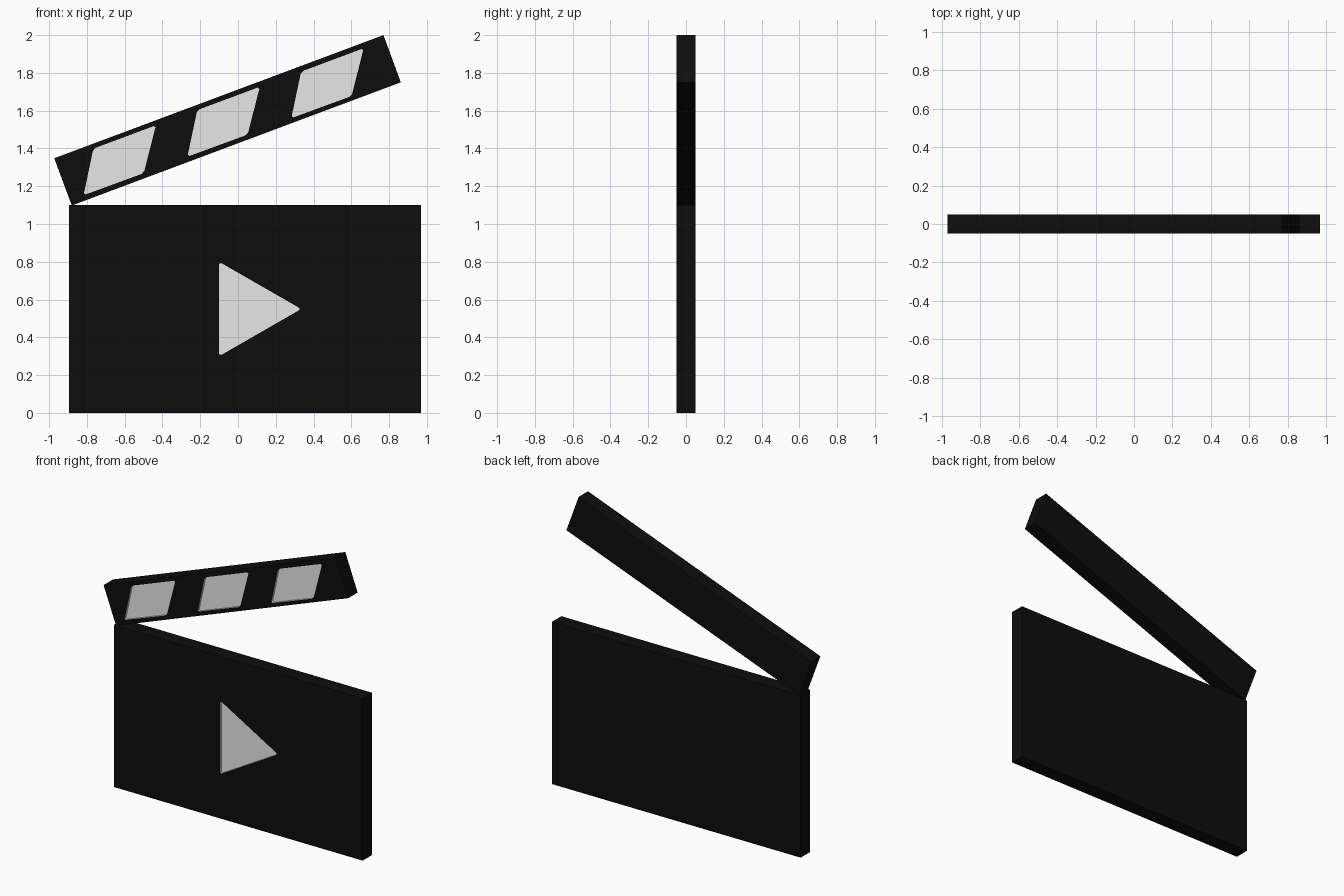
import bpy, bmesh
from mathutils import Vector

if "Cube" in bpy.data.objects:
    bpy.data.objects.remove(bpy.data.objects["Cube"])


def material(name, value):
    m = bpy.data.materials.new(name)
    m.diffuse_color = (value, value, value, 1)
    m.use_nodes = True
    m.node_tree.nodes["Principled BSDF"].inputs["Base Color"].default_value = m.diffuse_color
    return m


BLACK = material("matte_black", 0.004)
LIGHT = material("light_grey", 0.8)
FRONT, BACK, DEPTH = -0.05, 0.05, 0.015


def chamfer(points, d):
    """Clip each corner of an outline by distance d."""
    out = []
    for i, p in enumerate(points):
        p = Vector(p)
        for q in (points[i - 1], points[(i + 1) % len(points)]):
            out.append(tuple(p + (Vector(q) - p).normalized() * d))
    return out


def panel(name, outline, recesses):
    """Slab with an (x, z) outline and light recesses cut into its front."""
    bm = bmesh.new()

    def ring(points, y):
        return [bm.verts.new((x, y, z)) for x, z in points]

    def walls(a, b, mat):
        for i in range(len(a)):
            j = (i + 1) % len(a)
            bm.faces.new((a[i], a[j], b[j], b[i])).material_index = mat

    # Slab sides and back
    front, back = ring(outline, FRONT), ring(outline, BACK)
    walls(front, back, 0)
    bm.faces.new(back)
    rims = [front]
    # Recess walls and floors
    for points in recesses:
        rim, floor = ring(points, FRONT), ring(points, FRONT + DEPTH)
        walls(rim, floor, 1)
        bm.faces.new(floor).material_index = 1
        rims.append(rim)
    # Front face around the recesses
    edges = [bm.edges.get((r[i - 1], r[i])) for r in rims for i in range(len(r))]
    bmesh.ops.triangle_fill(bm, edges=edges, use_beauty=True, normal=(0, -1, 0))
    bmesh.ops.recalc_face_normals(bm, faces=bm.faces[:])
    mesh = bpy.data.meshes.new(name)
    bm.to_mesh(mesh)
    bm.free()
    mesh.materials.append(BLACK)
    mesh.materials.append(LIGHT)
    obj = bpy.data.objects.new(name, mesh)
    bpy.context.collection.objects.link(obj)


# Main board with the play triangle
panel("board", [(-0.895, 0), (0.97, 0), (0.97, 1.1), (-0.895, 1.1)],
      [chamfer([(-0.10, 0.30), (0.335, 0.55), (-0.10, 0.80)], 0.012)])

# Raised clapper stick with three slanted stripes
stripe = [(-0.818, 1.152), (-0.499, 1.269), (-0.434, 1.523), (-0.766, 1.399)]
stripes = [chamfer([(x + 0.55 * i, z + 0.204 * i) for x, z in stripe], 0.012)
           for i in range(3)]
panel("clapper_stick",
      [(-0.88, 1.098), (0.862, 1.75), (0.77, 2.0), (-0.973, 1.348)], stripes)
